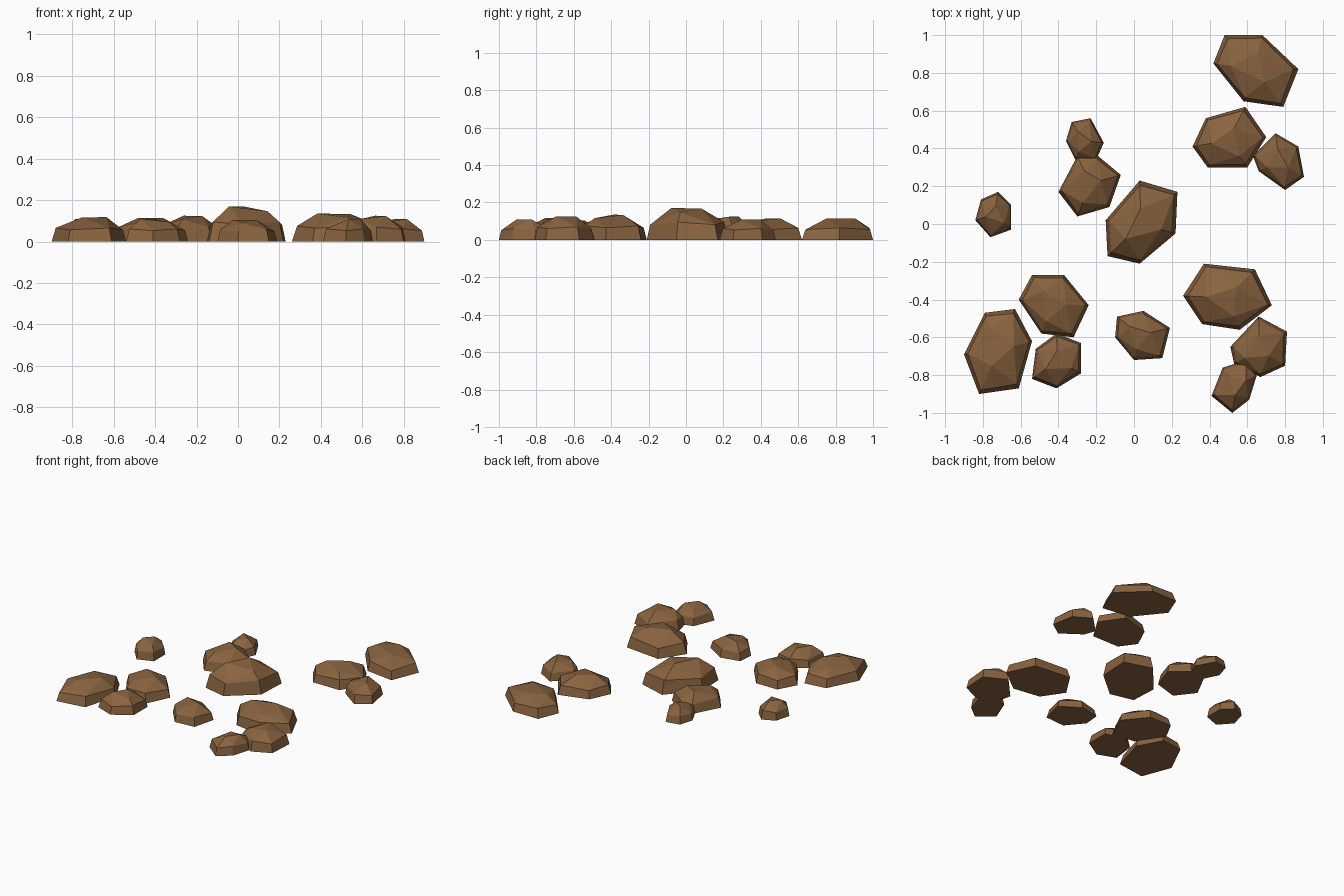
import bpy, bmesh, math
from mathutils import Vector

if "Cube" in bpy.data.objects:
    bpy.data.objects.remove(bpy.data.objects["Cube"])

brown = bpy.data.materials.new("rock brown")
brown.diffuse_color = (0.25, 0.125, 0.05, 1)
brown.use_nodes = True
brown.node_tree.nodes["Principled BSDF"].inputs["Base Color"].default_value = brown.diffuse_color


def rock(name, height, crown_start, *outline):
    """Faceted flat-bottomed stone: footprint, steep shoulder ring, three-cornered crown."""
    foot = [Vector((x, y, 0)) for x, y in outline]
    n = len(foot)
    mid = sum(foot, Vector()) / n
    points = list(foot)
    # shoulder, slightly uneven
    for i, p in enumerate(foot):
        q = mid + (p - mid) * (0.91 if i % 2 else 0.89)
        q.z = height * (0.48 if i % 2 else 0.56)
        points.append(q)
    # crown on every other corner
    for k, (reach, level) in enumerate(((0.46, 1.0), (0.36, 0.99), (0.58, 0.86))):
        q = mid + (foot[(crown_start + 2 * k) % n] - mid) * reach
        q.z = height * level
        points.append(q)
    bm = bmesh.new()
    for p in points:
        bm.verts.new(p)
    bmesh.ops.convex_hull(bm, input=bm.verts[:])
    loose = [v for v in bm.verts if not v.link_faces]
    bmesh.ops.delete(bm, geom=loose, context='VERTS')
    bmesh.ops.dissolve_limit(bm, angle_limit=math.radians(3), verts=bm.verts[:], edges=bm.edges[:])
    bmesh.ops.recalc_face_normals(bm, faces=bm.faces[:])
    mesh = bpy.data.meshes.new(name)
    bm.to_mesh(mesh)
    bm.free()
    mesh.materials.append(brown)
    bpy.context.collection.objects.link(bpy.data.objects.new(name, mesh))


# back right group
rock("back_right_large_rock", 0.115, 1, (.48, 1), (.68, 1), (.87, .82), (.79, .62), (.58, .65), (.42, .85))
rock("back_right_middle_rock", 0.115, 0, (.31, .41), (.38, .56), (.59, .62), (.70, .46), (.60, .30), (.39, .30))
rock("back_right_small_rock", 0.11, 1, (.63, .36), (.75, .48), (.87, .41), (.90, .25), (.80, .18), (.66, .28))
# back left pair and lone stone
rock("back_left_small_rock", 0.10, 0, (-.33, .54), (-.23, .56), (-.16, .43), (-.20, .34), (-.31, .34), (-.36, .44))
rock("back_left_rock", 0.125, 1, (-.40, .17), (-.30, .36), (-.19, .36), (-.07, .26), (-.13, .09), (-.30, .04))
rock("left_lone_rock", 0.11, 0, (-.84, .02), (-.81, .13), (-.72, .17), (-.65, .10), (-.65, -.03), (-.76, -.07))
# centre
rock("centre_rock", 0.17, 0, (-.14, -.17), (-.15, .02), (.03, .23), (.23, .17), (.22, -.05), (.03, -.21))
# front left group
rock("front_left_middle_rock", 0.115, 1, (-.61, -.40), (-.54, -.27), (-.37, -.27), (-.24, -.43), (-.32, -.60), (-.49, -.58))
rock("front_left_large_rock", 0.118, 3, (-.90, -.69), (-.79, -.47), (-.63, -.45), (-.54, -.62), (-.61, -.87), (-.82, -.90))
rock("front_left_small_rock", 0.11, 0, (-.54, -.82), (-.52, -.66), (-.41, -.58), (-.28, -.63), (-.28, -.79), (-.41, -.87))
# front middle stone
rock("front_middle_rock", 0.105, 1, (-.10, -.60), (-.09, -.49), (.05, -.46), (.19, -.55), (.15, -.71), (.0, -.72))
# front right group
rock("front_right_large_rock", 0.135, 0, (.26, -.38), (.37, -.21), (.64, -.24), (.73, -.43), (.56, -.56), (.36, -.53))
rock("front_right_middle_rock", 0.125, 1, (.51, -.65), (.66, -.49), (.81, -.57), (.80, -.75), (.67, -.81), (.53, -.74))
rock("front_right_small_rock", 0.11, 3, (.41, -.91), (.47, -.76), (.60, -.72), (.65, -.80), (.61, -.93), (.52, -1))
